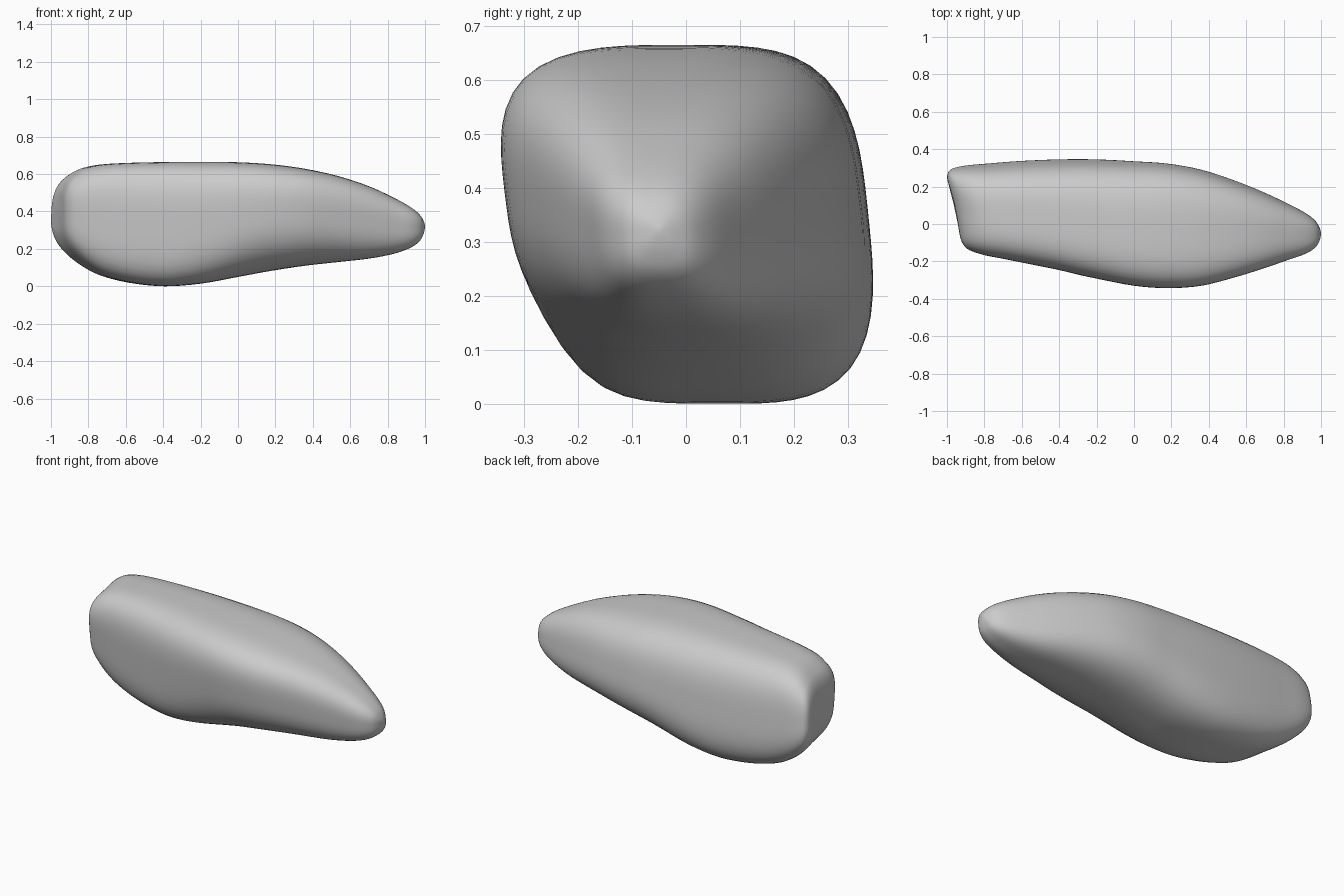
import bpy, bmesh
from math import cos, sin, pi

if "Cube" in bpy.data.objects:
    bpy.data.objects.remove(bpy.data.objects["Cube"])

# Cross-section stations along x: x, front y, back y, bottom z, top z
STATIONS = [
    (-1.00, 0.00, 0.215, 0.34, 0.46),
    (-0.995, -0.07, 0.25, 0.285, 0.505),
    (-0.975, -0.122, 0.285, 0.23, 0.555),
    (-0.94, -0.147, 0.302, 0.18, 0.593),
    (-0.87, -0.168, 0.315, 0.12, 0.63),
    (-0.76, -0.187, 0.325, 0.062, 0.651),
    (-0.60, -0.215, 0.338, 0.02, 0.660),
    (-0.40, -0.25, 0.347, 0.0, 0.664),
    (-0.20, -0.292, 0.348, 0.014, 0.665),
    (0.00, -0.33, 0.34, 0.05, 0.663),
    (0.18, -0.343, 0.328, 0.083, 0.652),
    (0.36, -0.33, 0.295, 0.11, 0.628),
    (0.54, -0.285, 0.235, 0.13, 0.588),
    (0.70, -0.235, 0.168, 0.148, 0.535),
    (0.83, -0.19, 0.105, 0.173, 0.475),
    (0.92, -0.158, 0.057, 0.205, 0.425),
    (0.97, -0.125, 0.017, 0.24, 0.385),
    (0.992, -0.09, -0.02, 0.28, 0.35),
    (1.00, -0.055, -0.045, 0.315, 0.325),
]
SIDES, STEPS, LEAN = 64, 4, 0.11


def spline(a, b, c, d, t):
    return [0.5 * (2 * q + (r - p) * t + (2 * p - 5 * q + 4 * r - s) * t * t
                   + (3 * q - p - 3 * r + s) * t ** 3)
            for p, q, r, s in zip(a, b, c, d)]


def ramp(x, a, b):
    t = max(0.0, min(1.0, (x - a) / (b - a)))
    return t * t * (3 - 2 * t)


def unit_section(top, front_low, back_low):
    """Rounded square leaning forward at the top, scaled to +-1.
    The arguments set how square each corner is."""
    pts = []
    for i in range(SIDES):
        c, s = cos(2 * pi * i / SIDES), sin(2 * pi * i / SIDES)
        n = top if s >= 0 else front_low if c < 0 else back_low
        r = (abs(c) ** n + abs(s) ** n) ** (-1 / n)
        pts.append((r * c - LEAN * r * s, r * s))
    m = max(abs(u) for u, v in pts)
    return [(u / m, v) for u, v in pts]


# Smoothly interpolated stations
rows = []
last = len(STATIONS) - 1
for i in range(last):
    quad = [STATIONS[max(0, min(last, i + k))] for k in (-1, 0, 1, 2)]
    rows += [spline(*quad, j / STEPS) for j in range(STEPS)]
rows.append(list(STATIONS[-1]))

# Loft the stone body; the left end is slanted in plan and slightly hollow
bm = bmesh.new()
rings = []
for x, y0, y1, z0, z1 in rows:
    fade = max(0.0, min(1.0, (-0.3 - x) / 0.6))
    end = max(0.0, min(1.0, (-0.75 - x) / 0.2))
    top = 3.4 - 0.6 * ramp(x, 0.4, 1.0)
    mid, tip_side = ramp(x, -0.45, 0.15), ramp(x, 0.4, 0.9)
    front_low = 4.3 - 1.7 * mid + 0.4 * tip_side
    back_low = 3.1 - 0.6 * mid + 0.4 * tip_side
    ring = []
    for u, v in unit_section(top, front_low, back_low):
        y = (y0 + y1) / 2 + u * (y1 - y0) / 2
        z = (z0 + z1) / 2 + v * (z1 - z0) / 2
        hollow = 0.015 * end * max(0.0, 1 - ((y - 0.08) / 0.18) ** 2)
        ring.append(bm.verts.new((x + 0.21 * fade * (0.22 - y) + hollow, y, z)))
    rings.append(ring)
for a, b in zip(rings, rings[1:]):
    for i in range(SIDES):
        j = (i + 1) % SIDES
        bm.faces.new((a[i], a[j], b[j], b[i]))

# Close both ends
for ring in (rings[0], rings[-1]):
    centre = sum((v.co for v in ring), ring[0].co * 0) / SIDES
    tip = bm.verts.new(centre)
    for i in range(SIDES):
        bm.faces.new((ring[i], ring[(i + 1) % SIDES], tip))
bmesh.ops.recalc_face_normals(bm, faces=bm.faces)
for f in bm.faces:
    f.smooth = True

mesh = bpy.data.meshes.new("stone")
bm.to_mesh(mesh)
bm.free()
stone = bpy.data.objects.new("stone", mesh)
bpy.context.collection.objects.link(stone)
